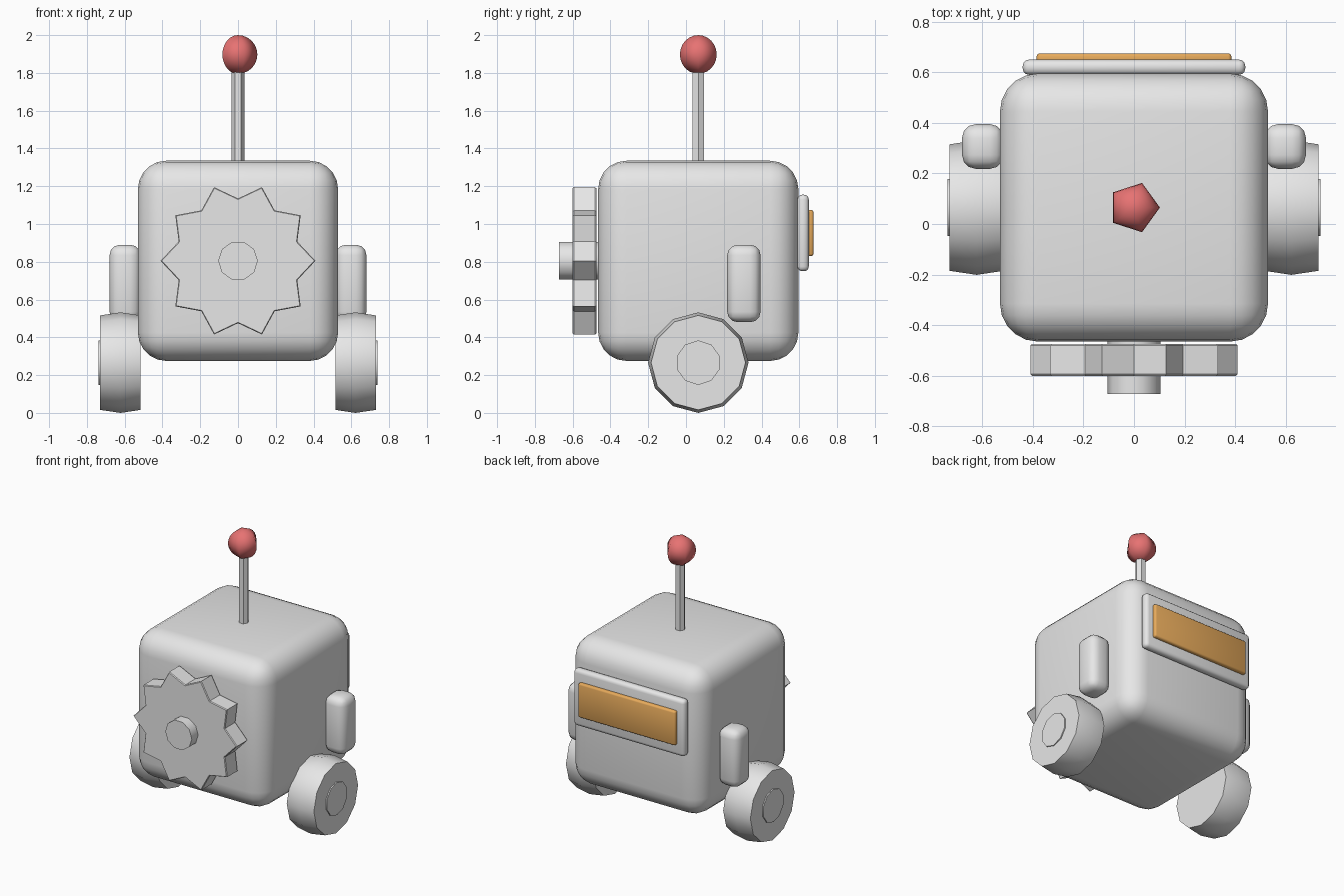
import bpy, bmesh, math
from mathutils import Vector

if "Cube" in bpy.data.objects:
    bpy.data.objects.remove(bpy.data.objects["Cube"])

CY = 0.065   # depth of the body centre
CZ = 0.805   # height of the body centre


def material(name, rgb):
    m = bpy.data.materials.new(name)
    m.diffuse_color = (*rgb, 1)
    m.use_nodes = True
    m.node_tree.nodes["Principled BSDF"].inputs["Base Color"].default_value = m.diffuse_color
    return m


GREY = material("light grey", (0.8, 0.8, 0.8))
RED = material("soft red", (0.8, 0.17, 0.17))
ORANGE = material("warm orange", (0.83, 0.42, 0.11))


def finish(bm, name, mat, angle):
    bmesh.ops.recalc_face_normals(bm, faces=bm.faces)
    me = bpy.data.meshes.new(name)
    bm.to_mesh(me)
    bm.free()
    ob = bpy.data.objects.new(name, me)
    bpy.context.collection.objects.link(ob)
    me.materials.append(mat)
    bpy.ops.object.select_all(action='DESELECT')
    ob.select_set(True)
    bpy.context.view_layer.objects.active = ob
    bpy.ops.object.shade_smooth_by_angle(angle=math.radians(angle))
    return ob


def rounded_box(name, lo, hi, radius, segments, mat):
    lo, hi = Vector(lo), Vector(hi)
    bm = bmesh.new()
    bmesh.ops.create_cube(bm, size=1)
    for v in bm.verts:
        v.co = (lo + hi) / 2 + Vector(a * b for a, b in zip(v.co, hi - lo))
    bmesh.ops.bevel(bm, geom=bm.edges[:], offset=radius, segments=segments,
                    profile=0.5, affect='EDGES')
    return finish(bm, name, mat, 50)


def turned(name, base, axis, first, sections, sides, mat, angle=40, tooth=1.0):
    """Prism along axis; sections are (offset, radius), tooth scales odd corners."""
    base, axis, first = Vector(base), Vector(axis), Vector(first)
    second = axis.cross(first)
    bm = bmesh.new()
    loops = []
    for offset, r in sections:
        loop = []
        for i in range(sides):
            a = 2 * math.pi * i / sides
            k = r * (tooth if i % 2 else 1)
            loop.append(bm.verts.new(base + axis * offset
                                     + (first * math.cos(a) + second * math.sin(a)) * k))
        loops.append(loop)
    for a, b in zip(loops, loops[1:]):
        for i in range(sides):
            j = (i + 1) % sides
            bm.faces.new((a[i], a[j], b[j], b[i]))
    bm.faces.new(loops[0])
    bm.faces.new(loops[-1])
    return finish(bm, name, mat, angle)


X, Y, Z = (1, 0, 0), (0, 1, 0), (0, 0, 1)

# Body
rounded_box("body", (-0.53, CY - 0.53, CZ - 0.53), (0.53, CY + 0.53, CZ + 0.53),
            0.15, 5, GREY)

# Antenna with a five-sided bulb
turned("antenna_rod", (0, CY, 0), Z, X, [(1.3, 0.034), (1.86, 0.034)], 6, GREY, 30)
bm = bmesh.new()
bmesh.ops.create_uvsphere(bm, u_segments=5, v_segments=12, radius=0.1025)
# start the ring of corners on +x
first = max(bm.verts, key=lambda v: v.co.xy.length)
turn = math.atan2(first.co.y, first.co.x)
for v in bm.verts:
    x, y = v.co.x, v.co.y
    v.co.x = x * math.cos(turn) + y * math.sin(turn)
    v.co.y = y * math.cos(turn) - x * math.sin(turn)
    v.co += Vector((0, CY, 1.8975))
finish(bm, "antenna_bulb", RED, 180)

# Front gear with ten pointed teeth, and its hub
turned("gear", (0, 0, CZ), Y, X,
       [(-0.600, 0.404), (-0.594, 0.41), (-0.481, 0.41), (-0.475, 0.404)],
       20, GREY, 20, tooth=0.805)
turned("gear_hub", (0, 0, CZ), Y, X, [(-0.672, 0.105), (-0.46, 0.105)], 10, GREY)

# Back panel and window
rounded_box("back_panel", (-0.44, 0.59, 0.75), (0.44, 0.65, 1.155), 0.025, 3, GREY)
rounded_box("back_window", (-0.385, 0.625, 0.83), (0.385, 0.675, 1.075), 0.012, 2, ORANGE)

# Wheels, hub caps and arms on both sides
for side, s in (("right", 1), ("left", -1)):
    centre = (0, CY, 0.266)
    axis = (s, 0, 0)
    turned(side + "_wheel", centre, axis, Z,
           [(0.515, 0.25), (0.622, 0.266), (0.73, 0.25)], 12, GREY)
    turned(side + "_hub_cap", centre, axis, Z,
           [(0.70, 0.118), (0.738, 0.118)], 10, GREY)
    xs = sorted((s * 0.515, s * 0.68))
    rounded_box(side + "_arm", (xs[0], 0.218, 0.48), (xs[1], 0.395, 0.89),
                0.055, 3, GREY)
